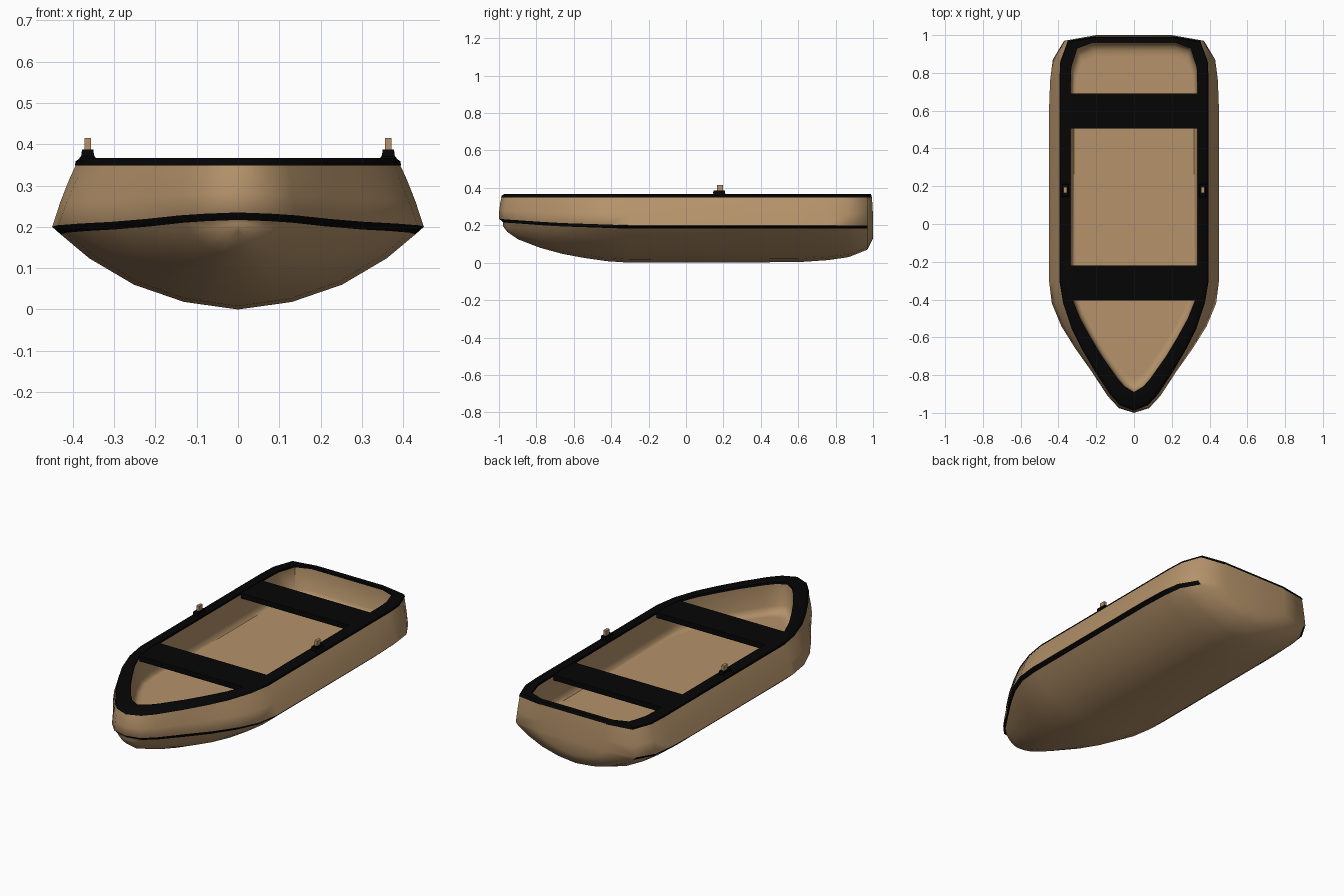
import bpy, bmesh, math

if "Cube" in bpy.data.objects:
    bpy.data.objects.remove(bpy.data.objects["Cube"])


def material(name, rgb):
    m = bpy.data.materials.new(name)
    m.diffuse_color = (*rgb, 1)
    m.use_nodes = True
    m.node_tree.nodes["Principled BSDF"].inputs["Base Color"].default_value = m.diffuse_color
    return m


TAN = material("tan wood", (0.46, 0.29, 0.145))
BLACK = material("black trim", (0.0015, 0.0016, 0.0015))

# Half outlines in plan, bow to stern: (y, half width)
CHINE = [(-1, 0), (-.975, .08), (-.91, .14), (-.78, .225), (-.66, .31), (-.54, .385),
         (-.42, .435), (-.3, .45), (.6, .45), (.76, .444), (.87, .43), (.97, .37), (1, .2)]
OUTER = [(-.985, 0), (-.955, .07), (-.90, .12), (-.78, .2), (-.66, .27), (-.55, .325),
         (-.42, .37), (-.3, .39), (.6, .39), (.76, .39), (.86, .385), (.97, .345), (.993, .2)]
INNER = [(-.89, 0), (-.86, .05), (-.82, .085), (-.70, .17), (-.60, .23), (-.5, .285),
         (-.4, .325), (-.3, .335), (.6, .335), (.75, .335), (.83, .332), (.93, .30), (.96, .22)]
KEEL = [.195, .165, .125, .08, .047, .025, .008, 0, .003, .014, .03, .07, .13]
CHINE_Z = [.235, .232, .228, .219, .212, .208, .204, .2, .2, .2, .2, .2, .2]
RIM_Z = .365


def finish(name, bm, mats, angle=40, mirror=True, flip=False):
    bmesh.ops.remove_doubles(bm, verts=bm.verts, dist=0.0005)
    bmesh.ops.recalc_face_normals(bm, faces=bm.faces)
    if flip:
        bmesh.ops.reverse_faces(bm, faces=bm.faces)
    me = bpy.data.meshes.new(name)
    bm.to_mesh(me)
    bm.free()
    ob = bpy.data.objects.new(name, me)
    bpy.context.collection.objects.link(ob)
    for m in mats:
        me.materials.append(m)
    bpy.ops.object.select_all(action='DESELECT')
    ob.select_set(True)
    bpy.context.view_layer.objects.active = ob
    bpy.ops.object.shade_smooth_by_angle(angle=math.radians(angle))
    if mirror:
        mod = ob.modifiers.new("Mirror", 'MIRROR')
        mod.use_clip = True
    return ob


def loft(bm, rows, band=None, band_end=0):
    """Skin a list of point rows; faces in column `band` get material 1."""
    grid = [[bm.verts.new(p) for p in row] for row in rows]
    for i, (a, b) in enumerate(zip(grid, grid[1:])):
        for j in range(len(a) - 1):
            f = bm.faces.new((a[j], a[j + 1], b[j + 1], b[j]))
            if j == band and i < band_end:
                f.material_index = 1
    return grid


# Hull: stations from keel up to the gunwale, with a dark band under the chine
rows = []
for (cy, w), (ry, r), kz, cz in zip(CHINE, OUTER, KEEL, CHINE_Z):
    lo = cz - .018
    rake = .022 * max(0, min(1, (-cy - .8) / .2))    # bow bottom tucks under
    row = [(w * t, cy + rake, kz + (lo - kz) * f)
           for t, f in ((0, 0), (.29, .1), (.56, .33), (.8, .68), (.955, 1))]
    row.append((w, cy, cz))
    for t, s in ((.4, .33), (.75, .68), (1, .97)):
        row.append((w + (r - w) * s, cy + (ry - cy) * s ** 2, cz + (.352 - cz) * t))
    rows.append(row)
bm = bmesh.new()
grid = loft(bm, rows, band=4, band_end=len(rows) - 2)
g = grid[-1]
mid = bm.verts.new((0, 1, .2))
# Transom: lower panel, then strips up to the gunwale
bm.faces.new(g[:6] + [mid])
for a, b in zip(g[5:], g[6:]):
    nxt = bm.verts.new((0, b.co.y, b.co.z))
    bm.faces.new([mid, a, b, nxt])
    mid = nxt
finish("hull", bm, [TAN, BLACK], angle=62)

# Gunwale: flat black rim with rounded outer edge
rows = []
for (oy, o), (iy, i) in zip(OUTER, INNER):
    n = .005 if o > 0 else 0
    rows.append([(o + n, oy - (.004 if oy < -.5 else 0), .349),
                 (o + n * .6, oy, .359),
                 (o + (i - o) * .15, oy + (iy - oy) * .15, RIM_Z + .002),
                 (i, iy, RIM_Z + .002), (i, iy, .352)])
rows.append([(0,) + p[1:] for p in rows[-1]])
bm = bmesh.new()
loft(bm, rows)
finish("gunwale", bm, [BLACK])

# Inside of the hull: walls, rounded foot and flat floor
rows = []
for y, w in INNER:
    ring = lambda s, z: (w * s, .03 + (y - .03) * s, z)
    rows.append([ring(1, .355), ring(.995, .235), ring(.98, .212), ring(.95, .2),
                 ring(.92, .2), (0, .03 + (y - .03) * .92, .2)])
rows.append([(0,) + p[1:] for p in rows[-1]])
bm = bmesh.new()
loft(bm, rows)
finish("cockpit", bm, [TAN], angle=50, flip=True)


def box(name, x0, x1, y0, y1, z0, z1, mat, taper=0, mirror=False):
    bm = bmesh.new()
    bmesh.ops.create_cube(bm, size=1)
    for v in bm.verts:
        s = 1 - taper if v.co.z > 0 else 1
        v.co = ((x0 + x1) / 2 + v.co.x * s * (x1 - x0),
                (y0 + y1) / 2 + v.co.y * s * (y1 - y0),
                (z0 + z1) / 2 + v.co.z * (z1 - z0))
    return finish(name, bm, [mat], 30, mirror)


# Bench seats
box("rear_seat", -.34, .34, .505, .69, .335, .364, BLACK)
box("front_seat", -.34, .34, -.405, -.22, .335, .364, BLACK)

# Oarlocks on both sides: flared foot, block and pin
box("oarlock_foot", .342, .386, .14, .215, .364, .373, BLACK, .3, True)
box("oarlock_block", .349, .379, .145, .21, .37, .387, BLACK, .05, True)
box("oarlock_pin", .356, .372, .165, .197, .386, .415, TAN, 0, True)
